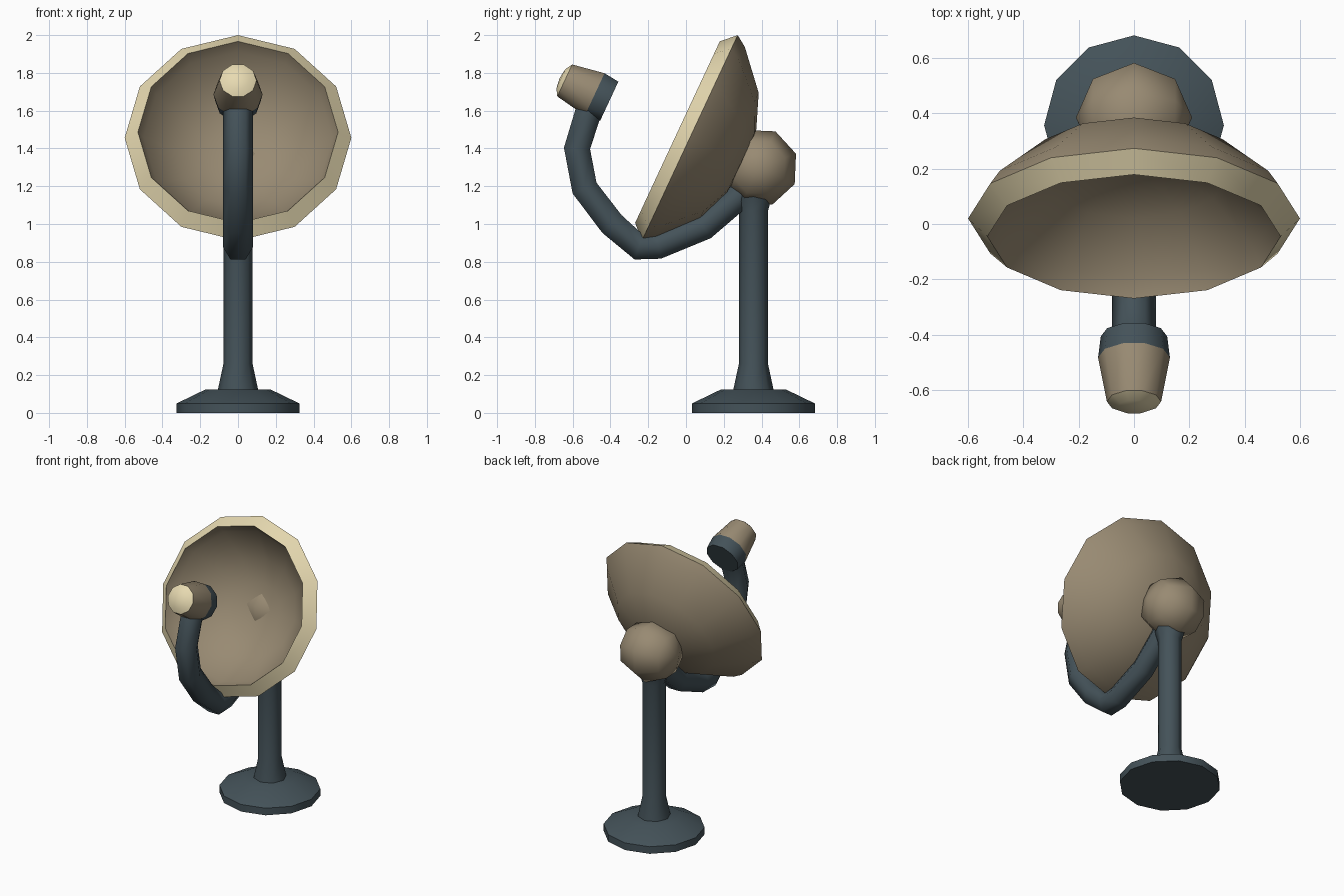
import bpy, bmesh, math
from mathutils import Vector

if "Cube" in bpy.data.objects:
    bpy.data.objects.remove(bpy.data.objects["Cube"])


def material(name, rgb):
    m = bpy.data.materials.new(name)
    m.diffuse_color = (*rgb, 1)
    m.use_nodes = True
    m.node_tree.nodes["Principled BSDF"].inputs["Base Color"].default_value = m.diffuse_color
    return m


SLATE = material("dark_slate", (0.058, 0.085, 0.100))
TAN = material("tan", (0.315, 0.255, 0.170))
CREAM = material("pale_cream", (0.80, 0.70, 0.44))

TILT = math.radians(25)
X = Vector((1, 0, 0))
BACK = Vector((0, math.cos(TILT), -math.sin(TILT)))   # dish axis, pointing backwards


def finish(bm, name, mats, angle):
    bmesh.ops.remove_doubles(bm, verts=bm.verts, dist=1e-5)
    bmesh.ops.recalc_face_normals(bm, faces=bm.faces)
    me = bpy.data.meshes.new(name)
    bm.to_mesh(me)
    bm.free()
    for m in mats:
        me.materials.append(m)
    ob = bpy.data.objects.new(name, me)
    bpy.context.collection.objects.link(ob)
    bpy.ops.object.select_all(action='DESELECT')
    ob.select_set(True)
    bpy.context.view_layer.objects.active = ob
    bpy.ops.object.shade_smooth_by_angle(angle=math.radians(angle))
    return ob


def skin(bm, rings, mat_ids=None):
    """Join successive rings of vertices with quads."""
    n = len(rings[0])
    for i, (a, b) in enumerate(zip(rings, rings[1:])):
        for k in range(n):
            j = (k + 1) % n
            f = bm.faces.new((a[k], a[j], b[j], b[k]))
            f.material_index = mat_ids[i] if mat_ids else 0


def lathe(name, profile, sides, origin, axis, mats, ids=None, ref=X, angle=40):
    """Spin (radius, distance) points around an axis."""
    axis, ref = axis.normalized(), ref.normalized()
    side = axis.cross(ref)
    bm = bmesh.new()
    rings = []
    for r, t in profile:
        ring = []
        for k in range(sides):
            a = 2 * math.pi * k / sides
            ring.append(bm.verts.new(Vector(origin) + axis * t
                                     + (ref * math.cos(a) + side * math.sin(a)) * r))
        rings.append(ring)
    skin(bm, rings, ids)
    bmesh.ops.dissolve_degenerate(bm, dist=1e-5, edges=bm.edges)
    return finish(bm, name, mats, angle)


UP = Vector((0, 0, 1))

# Foot plate
lathe("base", [(0, 0), (0.325, 0), (0.325, 0.05), (0.17, 0.125), (0, 0.125)],
      12, (0, 0.357, 0), UP, [SLATE])

# Column with flared ends
lathe("column", [(0, 0.10), (0.108, 0.10), (0.106, 0.125), (0.077, 0.26),
                 (0.077, 1.07), (0.10, 1.15), (0, 1.2)],
      8, (0, 0.357, 0), UP, [SLATE], angle=50)

# Pivot ball, its poles on the hinge line
R = 0.21
lathe("pivot_ball", [(R * math.sin(i * math.pi / 4), -R * math.cos(i * math.pi / 4))
                     for i in range(5)],
      8, (0, 0.385, 1.30), X, [TAN], ref=BACK, angle=60)

# Dish: back shell, cream lip, inner bowl
lathe("dish", [(0, 0.325), (0.19, 0.30), (0.37, 0.23), (0.56, 0.06), (0.60, 0),
               (0.53, -0.072), (0.50, -0.005), (0.33, 0.155), (0.17, 0.215), (0, 0.235)],
      12, (0, 0.02, 1.456), BACK, [TAN, CREAM], [0, 0, 0, 0, 1, 0, 0, 0, 0])

# Receiver horn at the end of the arm: cream nose, tan body, dark back
lathe("receiver", [(0, -0.03), (0.06, -0.022), (0.098, 0), (0.13, 0.175),
                   (0.12, 0.26), (0, 0.26)],
      10, (0, -0.642, 1.76), BACK, [TAN, CREAM, SLATE], [1, 1, 0, 2, 2])

# Curved six-sided arm below the dish
path = [Vector((0, y, z)) for y, z in (
    (0.36, 1.23), (0.27, 1.135), (0.095, 0.984), (-0.148, 0.884), (-0.25, 0.878),
    (-0.392, 1.00), (-0.537, 1.19), (-0.577, 1.40), (-0.518, 1.59), (-0.48, 1.68))]
bm = bmesh.new()
rings = []
for i, p in enumerate(path):
    before = (p - path[max(i - 1, 0)]).normalized()
    after = (path[min(i + 1, len(path) - 1)] - p).normalized()
    tangent = (before + after).normalized()
    normal = tangent.cross(X)
    rings.append([bm.verts.new(p + (X * math.cos(k * math.pi / 3)
                                    + normal * math.sin(k * math.pi / 3)) * 0.08)
                  for k in range(6)])
skin(bm, rings)
bm.faces.new(rings[0])
bm.faces.new(rings[-1])
finish(bm, "feed_arm", [SLATE], 65)
